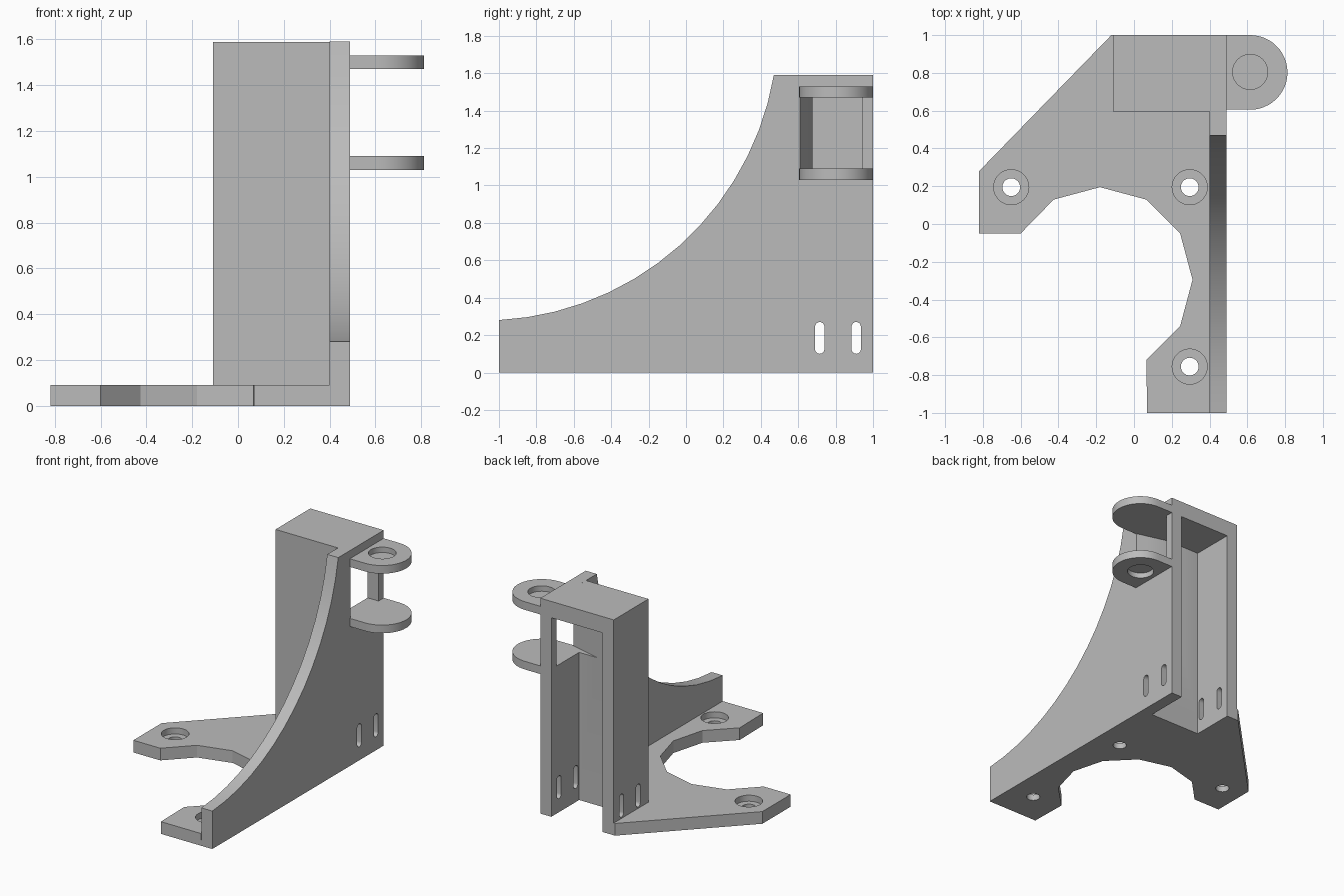
import bpy, bmesh
from math import cos, sin, radians, pi
from mathutils import Vector

cube = bpy.data.objects.get("Cube")
if cube:
    bpy.data.objects.remove(cube, do_unlink=True)

grey = bpy.data.materials.new("plain grey")
grey.use_nodes = True
COLOR = (0.5, 0.5, 0.5, 1)
grey.diffuse_color = COLOR
grey.node_tree.nodes["Principled BSDF"].inputs["Base Color"].default_value = COLOR


def arc(cx, cy, r, start, end, n):
    """Points on an arc, angles in degrees."""
    angles = [radians(start + (end - start) * i / n) for i in range(n + 1)]
    return [(cx + r * cos(a), cy + r * sin(a)) for a in angles]


def prism(name, outline, low, high, axis="z"):
    """Extrude an outline: (x, y) along z, or (y, z) along x."""
    place = (lambda p: (p[0], p[1], low)) if axis == "z" else (lambda p: (low, p[0], p[1]))
    step = Vector((0, 0, high - low)) if axis == "z" else Vector((high - low, 0, 0))
    bm = bmesh.new()
    face = bm.faces.new([bm.verts.new(place(p)) for p in outline])
    top = bmesh.ops.extrude_face_region(bm, geom=[face])["geom"]
    bmesh.ops.translate(bm, vec=step, verts=[v for v in top if isinstance(v, bmesh.types.BMVert)])
    bmesh.ops.recalc_face_normals(bm, faces=bm.faces)
    mesh = bpy.data.meshes.new(name)
    bm.to_mesh(mesh)
    bm.free()
    mesh.materials.append(grey)
    obj = bpy.data.objects.new(name, mesh)
    bpy.context.collection.objects.link(obj)
    return obj


def rect(x0, y0, x1, y1):
    return [(x0, y0), (x1, y0), (x1, y1), (x0, y1)]


def disc(x, y, r, low, high):
    return prism("hole_cutter", arc(x, y, r, 0, 360, 32)[:-1], low, high)


def activate(obj):
    bpy.ops.object.select_all(action="DESELECT")
    obj.select_set(True)
    bpy.context.view_layer.objects.active = obj


def cut(obj, cutters):
    """Subtract each cutter in turn, then remove it."""
    activate(obj)
    for cutter in cutters:
        cutter.hide_render = True
        mod = obj.modifiers.new("cut", "BOOLEAN")
        mod.operation, mod.solver, mod.object = "DIFFERENCE", "EXACT", cutter
        bpy.ops.object.modifier_apply(modifier=mod.name)
        bpy.data.objects.remove(cutter, do_unlink=True)


def smooth(obj):
    activate(obj)
    bpy.ops.object.shade_smooth_by_angle(angle=radians(25))


# Main dimensions
BASE_TOP, TOP, CEILING = 0.09, 1.59, 1.47
WALL_IN, WALL_OUT = 0.40, 0.49
COL_LEFT, COL_FRONT, BACK = -0.11, 0.595, 1.0
CHANNEL_FRONT, CHANNEL_SIDE = 0.675, -0.02
WINDOW_LOW = 1.09


def channel():
    return prism("channel_cutter", rect(CHANNEL_SIDE, CHANNEL_FRONT, 0.45, 1.1), -0.1, CEILING)


def window():
    outline = [(0.25, CHANNEL_FRONT + 0.001), (0.25, CHANNEL_FRONT), (0.51, 0.605), (0.51, 0.94), (0.25, 0.94)]
    return prism("window_cutter", outline, WINDOW_LOW, CEILING)


def slots():
    made = []
    for y in (0.715, 0.91):
        outline = arc(y, 0.245, 0.025, 0, 180, 10) + arc(y, 0.125, 0.025, 180, 360, 10)
        made.append(prism("slot_cutter", outline, -0.3, 0.7, "x"))
    return made


# Base plate with faceted round opening, counterbored screw holes and channel
opening = arc(-0.18, -0.295, 0.49, 120, -60, 6)
base = prism("base_plate",
             [(WALL_IN, BACK), (COL_LEFT - 0.01, BACK), (-0.82, 0.28), (-0.82, -0.05), (-0.60, -0.05)]
             + opening + [(0.07, -1), (WALL_IN, -1)], 0, BASE_TOP)
holes = []
for x, y in ((-0.65, 0.195), (0.295, 0.195), (0.295, -0.755)):
    holes += [disc(x, y, 0.047, -0.1, 0.2), disc(x, y, 0.093, 0.045, 0.2)]
cut(base, holes + [channel()])

# Tall side wall with a concave sweeping edge
sweep = arc(-1.085, 1.855, 1.577, -9.67, -86.9, 14)
wall = prism("side_wall", [(-1, 0), (BACK, 0), (BACK, TOP)] + sweep, WALL_IN, WALL_OUT, "x")
cut(wall, slots() + [window()])

# Hollow column, open at the back and below
column = prism("column", rect(COL_LEFT, COL_FRONT, WALL_IN, BACK), BASE_TOP, TOP)
cut(column, [channel(), window()] + slots())

# Pair of rounded lugs with blind round seats facing outward
lug_outline = [(WALL_OUT, BACK), (WALL_OUT, 0.605)] + arc(0.615, 0.8025, 0.1975, -90, 90, 24)
upper = prism("upper_lug", lug_outline, 1.47, 1.53)
cut(upper, [disc(0.615, 0.805, 0.093, 1.49, 1.6)])
lower = prism("lower_lug", lug_outline, 1.03, 1.09)
cut(lower, [disc(0.615, 0.805, 0.093, 0.9, 1.07)])

for part in (base, wall, column, upper, lower):
    smooth(part)
